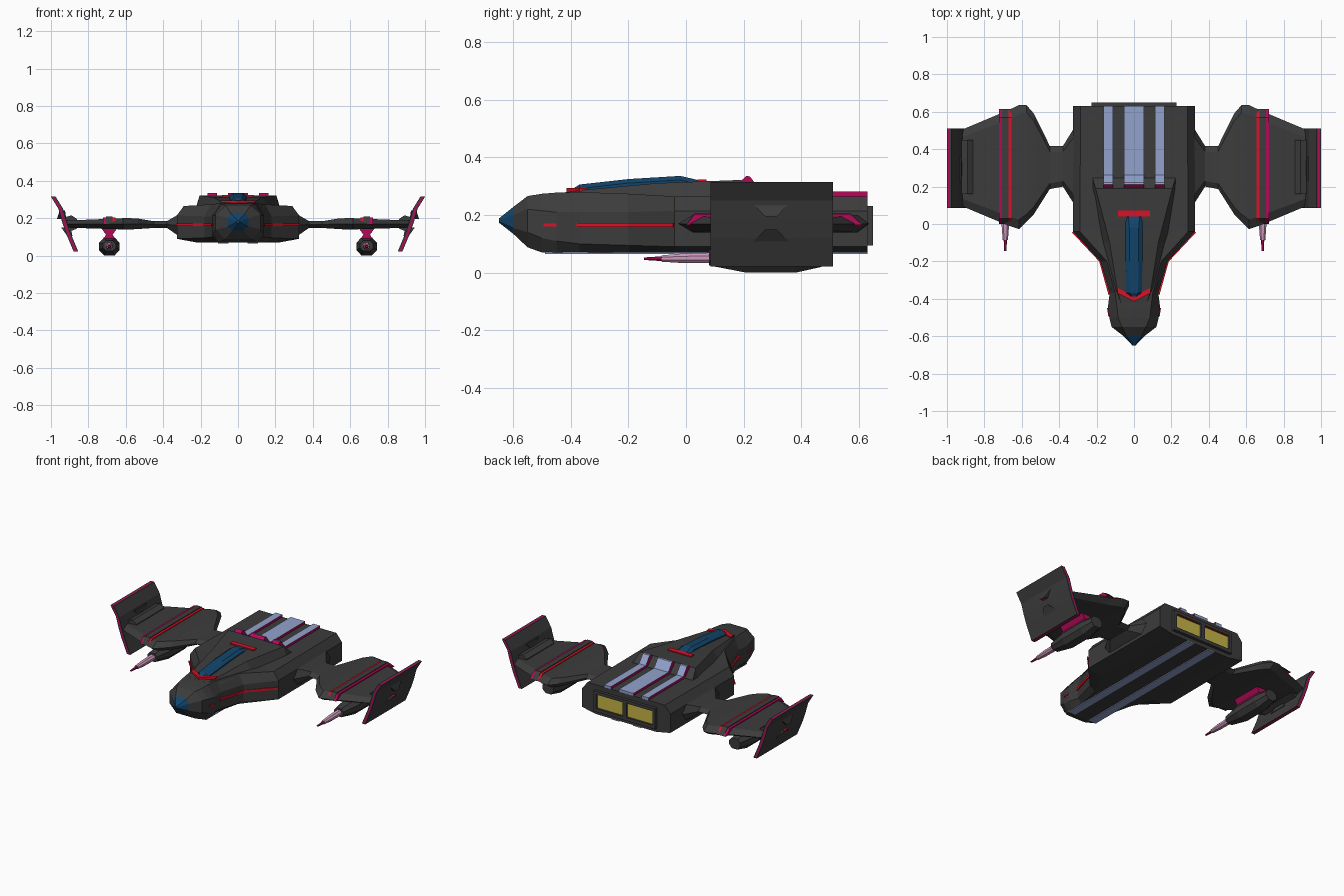
import bpy, bmesh
from mathutils import Vector

if "Cube" in bpy.data.objects:
    bpy.data.objects.remove(bpy.data.objects["Cube"])

def material(name, rgb):
    m = bpy.data.materials.new(name)
    m.diffuse_color = (*rgb, 1)
    m.use_nodes = True
    m.node_tree.nodes["Principled BSDF"].inputs["Base Color"].default_value = m.diffuse_color
    return m

DARK = material("charcoal", (.045, .045, .045))
BLUE = material("deep_blue", (.006, .06, .15))
RED = material("bright_red", (.68, .006, .02))
MAG = material("magenta", (.45, .003, .10))
PALE = material("pale_blue", (.29, .36, .60))
GOLD = material("gold", (.56, .46, .06))
PINK = material("dusty_pink", (.62, .32, .50))

def build(name, verts, faces, mats, rule=None, mirror=False):
    """Make an object; rule(center, normal) gives the material index of a face."""
    me = bpy.data.meshes.new(name)
    me.from_pydata(verts, [], faces)
    bm = bmesh.new()
    bm.from_mesh(me)
    bmesh.ops.recalc_face_normals(bm, faces=bm.faces)
    bm.normal_update()
    if rule:
        for f in bm.faces:
            f.material_index = rule(f.calc_center_median(), f.normal)
    bm.to_mesh(me)
    bm.free()
    for m in mats:
        me.materials.append(m)
    ob = bpy.data.objects.new(name, me)
    bpy.context.collection.objects.link(ob)
    if mirror:
        ob.modifiers.new("mirror", 'MIRROR')
    return ob

def loft(name, rings, mats, rule=None, mirror=False):
    n = len(rings[0])
    faces = [[i * n + j, i * n + (j + 1) % n, (i + 1) * n + (j + 1) % n, (i + 1) * n + j]
             for i in range(len(rings) - 1) for j in range(n)]
    faces += [list(range(n)), [(len(rings) - 1) * n + j for j in range(n)]]
    return build(name, [p for r in rings for p in r], faces, mats, rule, mirror)

def prism(name, pts, axis, a, b, mats, rule=None, mirror=False):
    put = {'x': lambda u, v, t: (t, u, v), 'y': lambda u, v, t: (u, t, v),
           'z': lambda u, v, t: (u, v, t)}[axis]
    return loft(name, [[put(u, v, t) for u, v in pts] for t in (a, b)], mats, rule, mirror)

def box(name, x, y, z, mat, mirror=False):
    pts = [(x[0], y[0]), (x[1], y[0]), (x[1], y[1]), (x[0], y[1])]
    return prism(name, pts, 'z', z[0], z[1], [mat], None, mirror)

# Hull: eight-sided sections (y, bottom, middle, top half-widths, four heights)
hull = [(-.65, .004, .008, .004, .174, .178, .184, .188),
        (-.60, .03, .055, .04, .135, .155, .20, .228),
        (-.55, .07, .12, .065, .088, .14, .22, .266),
        (-.50, .10, .132, .085, .07, .12, .215, .274),
        (-.45, .11, .14, .09, .07, .11, .21, .278),
        (-.37, .10, .13, .10, .07, .10, .21, .280),
        (-.20, .14, .18, .145, .07, .095, .21, .274),
        (-.04, .22, .327, .29, .07, .09, .215, .265),
        (.63, .22, .325, .285, .07, .09, .215, .265)]
rings = []
for y, b, m, t, z0, z1, z2, z3 in hull:
    half = [(b, z0), (m, z1), (m, z2), (t, z3)]
    rings.append([(x, y, z) for x, z in half] + [(-x, y, z) for x, z in reversed(half)])
loft("hull", rings, [DARK, BLUE], lambda c, n: 1 if c.y < -.6 else 0)

# Raised upper cabin, ramping down to the rear deck
cabin = [(-.42, .085, .07, .279), (-.35, .12, .09, .288), (-.10, .175, .13, .311),
         (.19, .222, .205, .322), (.245, .222, .222, .266)]
loft("upper_cabin", [[(-b, y, .255), (b, y, .255), (t, y, z), (-t, y, z)]
                     for y, b, t, z in cabin], [DARK])

# Canopy with chevron and rear bar
can = [(-.395, .02, .01, .29), (-.37, .042, .022, .306), (-.2, .045, .025, .325),
       (-.02, .045, .025, .336), (.04, .045, .03, .322)]
loft("canopy", [[(-b, y, .27), (b, y, .27), (b, y, z - .014), (t, y, z), (-t, y, z),
                 (-b, y, z - .014)] for y, b, t, z in can], [BLUE])
prism("canopy_chevron", [(0, -.415), (.09, -.37), (.085, -.342), (0, -.385),
                         (-.085, -.342), (-.09, -.37)], 'z', .27, .294, [RED])
box("canopy_rear_bar", (-.086, .086), (.04, .072), (.305, .324), RED)

# Rear deck stripes, pale on top with magenta flanks
deck = [(.19, .318), (.21, .336), (.222, .334), (.262, .281), (.63, .281), (.63, .262), (.19, .262)]
flank = lambda c, n: 1 if abs(n.x) > .7 or n.y < -.5 else 0
prism("deck_stripe_center", deck, 'x', -.053, .053, [PALE, MAG], flank)
prism("deck_stripe_side", deck, 'x', .113, .163, [PALE, MAG], flank, True)

# Belly stripes
box("belly_stripe", (.052, .108), (-.49, .63), (.065, .071), PALE, True)

# Red side stripes following the hull outline
prism("side_stripe", [(.136, -.38), (.186, -.2), (.332, -.045), (.318, -.04), (.17, -.19), (.12, -.37)],
      'z', .158, .173, [RED], None, True)
prism("nose_stripe", [(.137, -.495), (.144, -.45), (.13, -.45), (.12, -.49)],
      'z', .16, .17, [RED], None, True)

# Engine frame and glowing panels
for s, z in (("lower", (.095, .118)), ("upper", (.212, .232))):
    box("engine_frame_" + s, (-.228, .228), (.62, .65), z, DARK)
box("engine_frame_side", (.207, .228), (.62, .65), (.1, .23), DARK, True)
box("engine_frame_divider", (-.015, .015), (.62, .65), (.1, .23), DARK)
box("engine_panel", (.015, .207), (.625, .637), (.115, .215), GOLD, True)
box("engine_frame_trim", (.02, .2), (.63, .645), (.209, .213), RED, True)

# Wings: hexagonal sections along x (x, front, back, bottom, top, edge bevel)
wing = [(.31, .09, .53, .10, .225, .05), (.38, .2, .417, .148, .184, .03),
        (.45, .187, .417, .148, .184, .03), (.535, .053, .59, .142, .198, .04),
        (.575, .012, .636, .14, .20, .04), (.615, -.027, .636, .14, .20, .05),
        (.68, -.005, .605, .142, .197, .05), (.93, .10, .50, .15, .187, .04)]
rings = []
for x, f, b, z0, z1, e in wing:
    m = (z0 + z1) / 2
    rings.append([(x, f, m), (x, f + e, z1), (x, b - e, z1), (x, b, m), (x, b - e, z0), (x, f + e, z0)])
loft("wing", rings, [DARK], None, True)

# Ridges and coloured lines across the wings
for i, (x, mat) in enumerate(((.662, RED), (.715, MAG))):
    path = lambda h: [(.0, .165), (.03, .197 + h), (.57, .197 + h), (.615, .165)]
    prism(f"wing_line_{i}", path(.006), 'x', x - .008, x + .008, [mat], None, True)
    prism(f"wing_ridge_{i}", path(.011), 'x', x + (.008 if i == 0 else -.028),
          x + (.028 if i == 0 else -.008), [DARK], None, True)

# Winglets: bent three-layer plates with a magenta core
bend = [(.988, .315), (.948, .25), (.93, .185), (.908, .12), (.867, .022)]
for name, a, b, mat in (("inner", -.013, -.005, DARK), ("core", -.005, .006, MAG),
                        ("outer", .006, .012, DARK)):
    prism("winglet_" + name, [(x + a, z) for x, z in bend] + [(x + b, z) for x, z in reversed(bend)],
          'y', .085, .51, [mat], None, True)

# Winglet mount and bow-tie fins on the outer face
prism("winglet_mount", [(.86, .145), (.92, .12), (.945, .2), (.89, .215), (.86, .195)],
      'y', .16, .45, [DARK], None, True)
for name, wide, tip, xw, xt in (("upper", .242, .195, .945, .968), ("lower", .105, .15, .905, .945)):
    loft("winglet_fin_" + name,
         [[(xw - .02, .295 - .065, wide), (xw + .008, .295 - .065, wide),
           (xw + .008, .295 + .065, wide), (xw - .02, .295 + .065, wide)],
          [(xt - .05, .295 - .02, tip), (xt, .295 - .02, tip),
           (xt, .295 + .02, tip), (xt - .05, .295 + .02, tip)]],
         [DARK, RED], lambda c, n, t=tip: 1 if abs(c.z - t) < .004 else 0, True)

# Weapon pods hung from magenta pylons
GX = .688
def octagon(y, w, z0, z1):
    c, d = w * .5, (z1 - z0) * .3
    return [(GX - c, y, z0), (GX + c, y, z0), (GX + w, y, z0 + d), (GX + w, y, z1 - d),
            (GX + c, y, z1), (GX - c, y, z1), (GX - w, y, z1 - d), (GX - w, y, z0 + d)]
loft("weapon_pod", [octagon(.08, .035, .025, .08), octagon(.21, .055, 0, .098),
                    octagon(.38, .055, 0, .098), octagon(.47, .04, .02, .09)], [DARK], None, True)
prism("pod_pylon", [(GX - .03, .09), (GX + .03, .09), (GX + .018, .112), (GX + .042, .146),
                    (GX - .042, .146), (GX - .018, .112)], 'y', .17, .38, [MAG], None, True)
loft("gun_barrel", [octagon(-.085, .014, .038, .06), octagon(-.02, .019, .034, .066),
                    octagon(.1, .021, .033, .07)], [PINK], None, True)
loft("gun_tip", [octagon(-.145, .006, .044, .053), octagon(-.08, .009, .04, .057)], [MAG], None, True)
